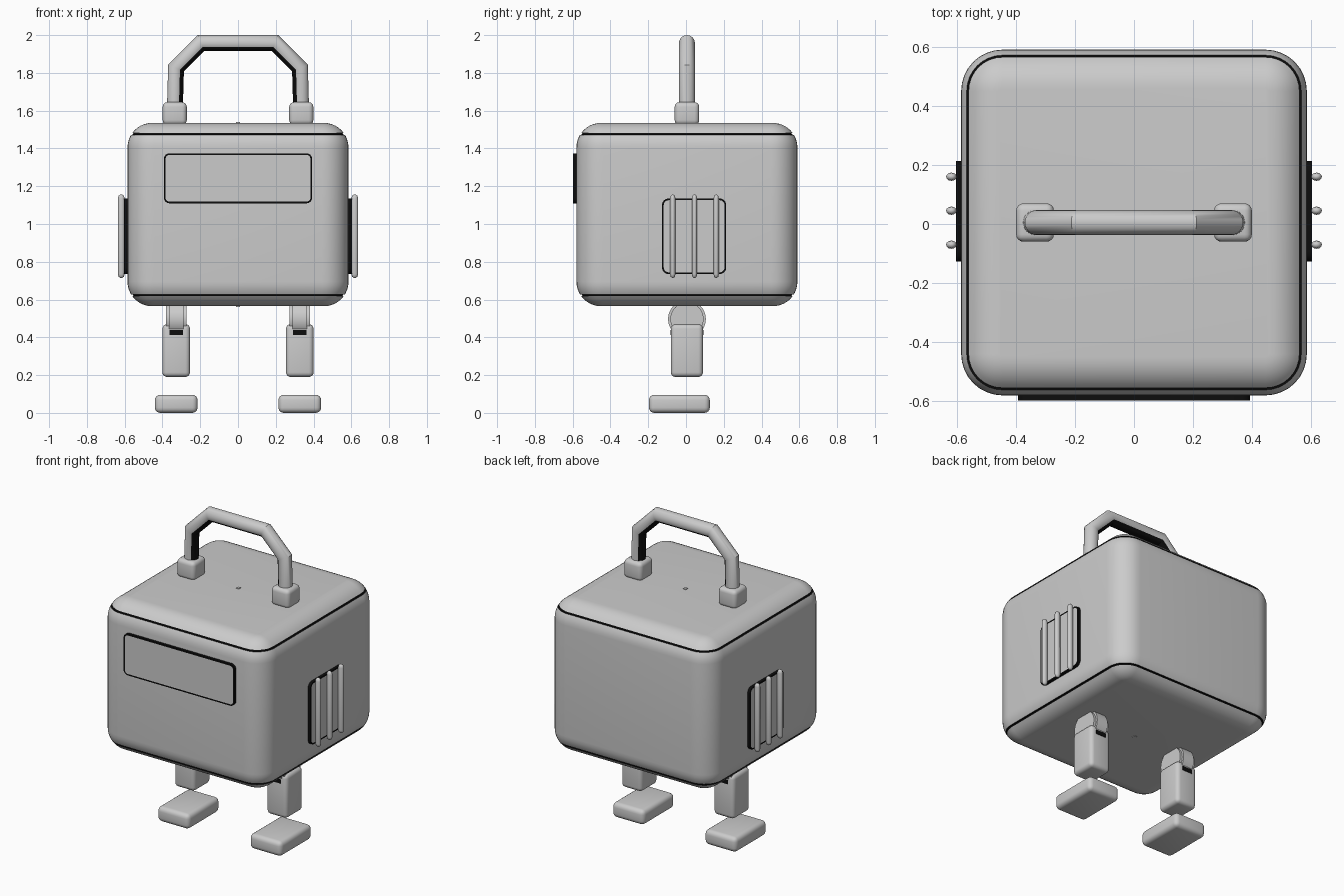
import bpy, bmesh, math
from mathutils import Vector

if "Cube" in bpy.data.objects:
    bpy.data.objects.remove(bpy.data.objects["Cube"], do_unlink=True)


def material(name, value):
    mat = bpy.data.materials.new(name)
    mat.use_nodes = True
    color = (value, value, value, 1)
    mat.diffuse_color = color
    mat.node_tree.nodes["Principled BSDF"].inputs["Base Color"].default_value = color
    return mat


GREY = material("light grey", 0.6)
BLACK = material("black", 0.004)
MID_Y = 0.005


def finish(name, bm, angle=35):
    bmesh.ops.recalc_face_normals(bm, faces=bm.faces)
    mesh = bpy.data.meshes.new(name)
    bm.to_mesh(mesh)
    bm.free()
    mesh.materials.append(GREY)
    mesh.materials.append(BLACK)
    obj = bpy.data.objects.new(name, mesh)
    bpy.context.collection.objects.link(obj)
    bpy.ops.object.select_all(action="DESELECT")
    obj.select_set(True)
    bpy.context.view_layer.objects.active = obj
    bpy.ops.object.shade_smooth_by_angle(angle=math.radians(angle))
    return obj


def box_mesh(center, size):
    bm = bmesh.new()
    bmesh.ops.create_cube(bm, size=1)
    for v in bm.verts:
        v.co = Vector(c + s * k for c, s, k in zip(center, size, v.co))
    return bm


def rounded_box(name, center, size, radius, segments=4, mat=0):
    bm = box_mesh(center, size)
    if radius:
        bmesh.ops.bevel(bm, geom=bm.edges[:], offset=radius, segments=segments,
                        profile=0.5, affect="EDGES")
    for f in bm.faces:
        f.material_index = mat
    return finish(name, bm)


def framed_plate(name, center, size, facing, radius):
    """Plate rounded along its facing axis, black rim with a grey centre."""
    bm = box_mesh(center, size)
    facing = Vector(facing)
    along = [e for e in bm.edges
             if abs((e.verts[0].co - e.verts[1].co).normalized().dot(facing)) > 0.9]
    bmesh.ops.bevel(bm, geom=along, offset=radius, segments=6, profile=0.5,
                    affect="EDGES")
    bm.normal_update()
    front = max(bm.faces, key=lambda f: f.normal.dot(facing) * f.calc_area())
    for f in bm.faces:
        f.material_index = 1
    bmesh.ops.inset_region(bm, faces=[front], thickness=0.009)
    front.material_index = 0
    return finish(name, bm)


def loft(bm, rings):
    """Skin closed rings; return the faces of each band."""
    loops = [[bm.verts.new(p) for p in ring] for ring in rings]
    n = len(loops[0])
    bands = []
    for a, b in zip(loops, loops[1:]):
        bands.append([bm.faces.new((a[i], a[(i + 1) % n], b[(i + 1) % n], b[i]))
                      for i in range(n)])
    bm.faces.new(loops[0][::-1])
    bm.faces.new(loops[-1])
    return bands


# Body: stacked rounded squares with a seam groove near each end
BOTTOM, TOP, HALF, R = 0.565, 1.535, 0.585, 0.13
SEAM = 0.058


def body_ring(inset, z):
    core, r = HALF - R - 0.01, R + 0.01 - inset
    ring = []
    for corner in range(4):
        for step in range(9):
            a = (corner + step / 8) * math.pi / 2
            mid = (corner + 0.5) * math.pi / 2
            ring.append((math.copysign(core, math.cos(mid)) + r * math.cos(a),
                         MID_Y + math.copysign(core, math.sin(mid)) + r * math.sin(a), z))
    return ring


def curve_inset(d):
    return R - math.sqrt(max(0, R * R - (R - d) ** 2))


depths = [R * (1 - math.cos(i * math.pi / 20)) for i in range(11)]
end = [(d, curve_inset(d)) for d in depths if abs(d - SEAM) > 0.008]
end += [(SEAM + s, curve_inset(SEAM + s) + cut)
        for s, cut in ((-0.005, 0), (-0.004, 0.008), (0.004, 0.008), (0.005, 0))]
end.sort()
rings = [body_ring(i, BOTTOM + d) for d, i in end]
rings += [body_ring(i, TOP - d) for d, i in reversed(end)]
bm = bmesh.new()
for band in loft(bm, rings):
    for f in band:
        z = f.calc_center_median().z
        if min(z - BOTTOM, TOP - z) > SEAM - 0.005 and min(z - BOTTOM, TOP - z) < SEAM + 0.005:
            f.material_index = 1
finish("body", bm)

# Small pins in the centre of the top and bottom
for name, z in (("top_pin", TOP), ("bottom_pin", BOTTOM)):
    rounded_box(name, (0, MID_Y, z), (0.02, 0.02, 0.008), 0)

# Front display panel
framed_plate("front_panel", (0, -0.573, 1.242), (0.785, 0.05, 0.265), (0, -1, 0), 0.03)

# Carry handle: mitred tube with a black inner strip
path = [Vector(p) for p in ((-0.335, 1.58), (-0.328, 1.825), (-0.195, 1.958))]
path += [Vector((-p.x, p.y)) for p in reversed(path)]
normals = []
for a, b in zip(path, path[1:]):
    d = (b - a).normalized()
    normals.append(Vector((-d.y, d.x)))
SIDES, TUBE = 24, 0.042
rings = []
for i, p in enumerate(path):
    n1, n2 = normals[max(i - 1, 0)], normals[min(i, len(normals) - 1)]
    miter = (n1 + n2) / (1 + n1.dot(n2))
    ring = []
    for k in range(SIDES):
        t = 2 * math.pi * k / SIDES
        q = p + miter * TUBE * math.cos(t)
        ring.append((q.x, MID_Y + TUBE * math.sin(t), q.y))
    rings.append(ring)
bm = bmesh.new()
for band in loft(bm, rings):
    for k, f in enumerate(band):
        if math.cos(2 * math.pi * (k + 0.5) / SIDES) < -0.55:
            f.material_index = 1
finish("handle", bm)

for side, s in (("left", 1), ("right", -1)):
    # Handle mount
    rounded_box(side + "_handle_mount", (s * 0.335, MID_Y, 1.585),
                (0.128, 0.13, 0.12), 0.025)

    # Side vent with three upright bars
    framed_plate(side + "_vent", (s * 0.578, 0.043, 0.935), (0.05, 0.34, 0.4),
                 (s, 0, 0), 0.035)
    for i in range(3):
        bm = bmesh.new()
        profile = [(0.3, -0.22), (0.8, -0.214), (1, -0.2),
                   (1, 0.2), (0.8, 0.214), (0.3, 0.22)]
        loft(bm, [[(s * 0.618 + 0.018 * w * math.cos(k * math.pi / 6),
                    -0.07 + i * 0.115 + 0.014 * w * math.sin(k * math.pi / 6), 0.935 + z)
                   for k in range(12)] for w, z in profile])
        finish(f"{side}_vent_bar_{i + 1}", bm, 50)

    # Hip joint: wide disc with a slightly larger centre rim
    for part, width, radius in (("hip_disc", 0.11, 0.088), ("hip_rim", 0.078, 0.1)):
        bm = bmesh.new()
        loft(bm, [[(s * 0.327 + x, MID_Y + radius * math.cos(k * math.pi / 16),
                    0.497 + radius * math.sin(k * math.pi / 16)) for k in range(32)]
                  for x in (-width / 2, width / 2)])
        finish(f"{side}_{part}", bm)

    # Leg with dark notches, and foot
    rounded_box(side + "_leg", (s * 0.327, MID_Y, 0.33), (0.146, 0.17, 0.28), 0.025)
    for part, y in (("front_notch", -0.08), ("back_notch", 0.09)):
        rounded_box(f"{side}_{part}", (s * 0.327, y, 0.425), (0.07, 0.006, 0.026), 0, mat=1)
    rounded_box(side + "_foot", (s * 0.327, -0.035, 0.048), (0.226, 0.322, 0.096), 0.028)
